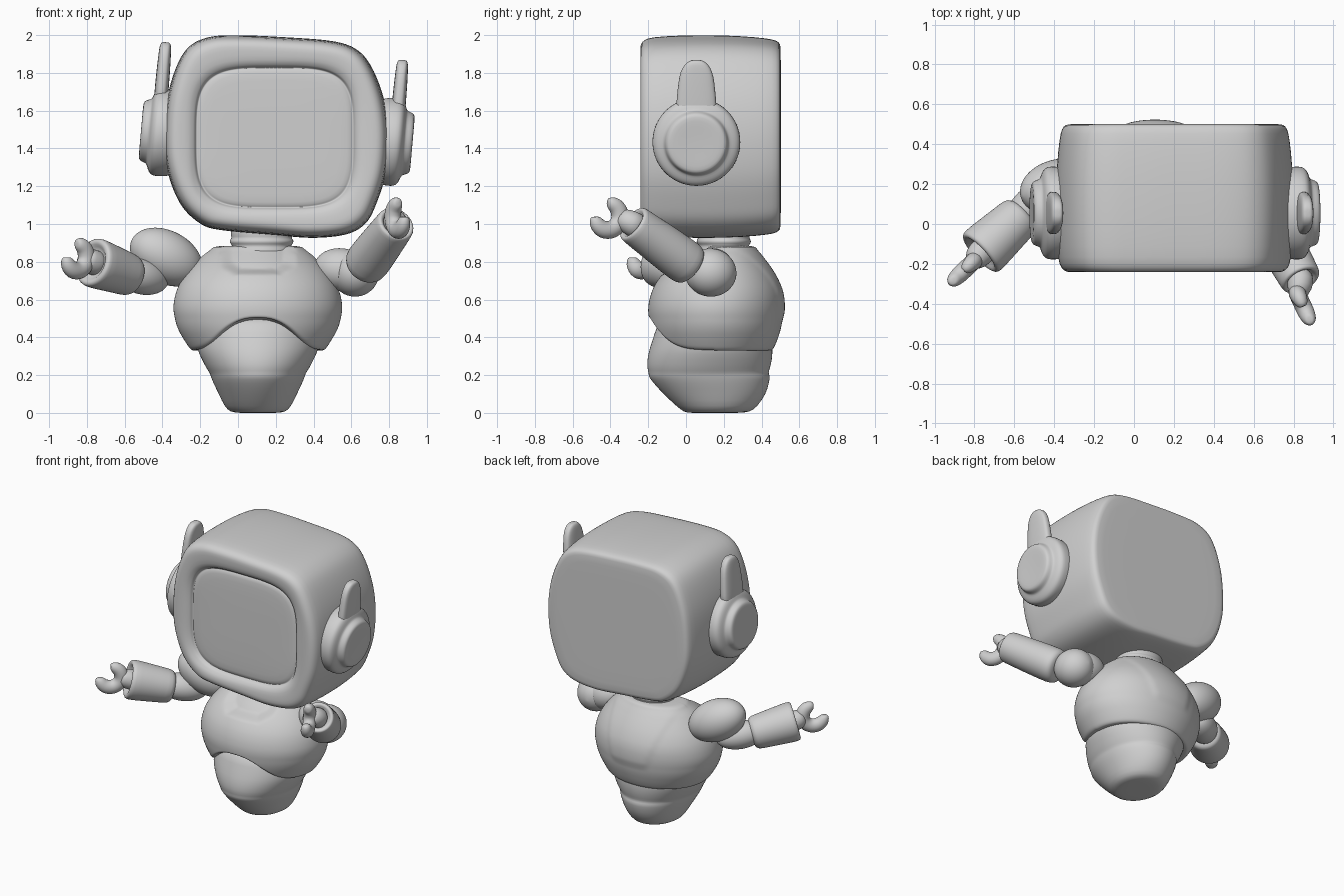
import bpy, bmesh, math
from mathutils import Vector, Matrix

if "Cube" in bpy.data.objects:
    bpy.data.objects.remove(bpy.data.objects["Cube"])

grey = bpy.data.materials.new("light grey")
grey.use_nodes = True
grey.diffuse_color = (0.63, 0.63, 0.63, 1)
grey.node_tree.nodes["Principled BSDF"].inputs["Base Color"].default_value = (0.63, 0.63, 0.63, 1)


def loft(name, rings):
    """Skin a stack of closed rings, cap both ends and smooth the result."""
    bm = bmesh.new()
    loops = [[bm.verts.new(p) for p in ring] for ring in rings]
    n = len(loops[0])
    for a, b in zip(loops, loops[1:]):
        for i in range(n):
            bm.faces.new((a[i], a[(i + 1) % n], b[(i + 1) % n], b[i]))
    for cap in (loops[0], loops[-1]):
        middle = bm.verts.new(sum((v.co for v in cap), Vector()) / n)
        for i in range(n):
            bm.faces.new((cap[i], cap[(i + 1) % n], middle))
    bmesh.ops.recalc_face_normals(bm, faces=bm.faces)
    mesh = bpy.data.meshes.new(name)
    bm.to_mesh(mesh)
    bm.free()
    mesh.materials.append(grey)
    mesh.shade_smooth()
    ob = bpy.data.objects.new(name, mesh)
    bpy.context.collection.objects.link(ob)
    mod = ob.modifiers.new("smooth", 'SUBSURF')
    mod.levels = mod.render_levels = 1


def turns(n):
    return [math.tau * i / n for i in range(n)]


def soft(value, power):
    """Signed power, used for squarish cross-sections."""
    return math.copysign(abs(value) ** power, value)


def ramp(value, width):
    return min(1, max(0, value / width))


def ellipse(centre, u, v, n=32):
    c, u, v = Vector(centre), Vector(u), Vector(v)
    return [c + u * math.cos(t) + v * math.sin(t) for t in turns(n)]


def tube(name, path, radii, n=24):
    """Round tube through a few points, one radius at each."""
    pts = [Vector(p) for p in path]
    d = (pts[-1] - pts[0]).normalized()
    u = d.cross(Vector((0.3, 0.2, 1))).normalized()
    loft(name, [ellipse(p, u * r, d.cross(u) * r, n) for p, r in zip(pts, radii)])


def ball(name, centre, axis, length, radius):
    """Egg with its long half-axis along a direction."""
    d = Vector(axis).normalized()
    angles = [math.pi * (k + 0.3) / 14.6 for k in range(15)]
    tube(name, [Vector(centre) - d * length * math.cos(a) for a in angles],
         [radius * math.sin(a) for a in angles])


def sample(table, z):
    """Linear look-up in rows that start with a height."""
    for a, b in zip(table, table[1:]):
        if z <= b[0]:
            f = max(0, (z - a[0]) / (b[0] - a[0]))
            return [p + (q - p) * f for p, q in zip(a, b)][1:]
    return table[-1][1:]


def smooth_sample(table, z):
    near = [sample(table, z + d) for d in (-.03, -.015, 0, .015, .03)]
    return [sum(column) / 5 for column in zip(*near)]


def smooth_closed(points, steps=4):
    out, n = [], len(points)
    for i in range(n):
        a, b, c, d = (Vector(points[(i + k) % n]) for k in (-1, 0, 1, 2))
        for s in range(steps):
            t = s / steps
            out.append(b + (c - a) * t / 2 + (a * 2 - b * 5 + c * 4 - d) * t * t / 2
                       + (b * 3 - a - c * 3 + d) * t ** 3 / 2)
    return out


# Head: rounded outline lofted from back to front
outline = [(-.16, 1.99), (.02, 2.0), (.25, 1.99), (.5, 1.97), (.63, 1.925), (.71, 1.83),
           (.775, 1.66), (.80, 1.47), (.785, 1.27), (.735, 1.11), (.68, 1.005), (.58, .945),
           (.4, .925), (.2, .94), (-.08, .965), (-.2, 1.0), (-.31, 1.11), (-.38, 1.3),
           (-.392, 1.5), (-.365, 1.72), (-.285, 1.915)]
mid = Vector((0.2, 1.46))
shape = smooth_closed(outline)
head = []
for y, s in [(.502, .4), (.502, .87), (.499, .915), (.48, .948), (.43, .967), (.3, .99),
             (.13, 1.0), (-.05, .995), (-.18, .98), (-.222, .955), (-.241, .91), (-.243, .86)]:
    head.append([(p.x, y, p.y) for p in (mid + (q - mid) * s for q in shape)])

# Screen: squarer outline sunk behind a rounded rim
for y, s in [(-.238, 1.08), (-.224, 1.035), (-.218, 1.01), (-.2, .995), (-.197, .98),
             (-.206, .96), (-.211, .88), (-.213, .4)]:
    ring = []
    for p in shape:
        d = (p - mid).normalized()
        r = s * (abs(d.x / .42) ** 3.8 + abs(d.y / .375) ** 3.8) ** (-1 / 3.8)
        ring.append((mid.x - .005 + d.x * r, y, mid.y - .003 + d.y * r))
    head.append(ring)
loft("head", head)

# Ears: stepped discs with an upright fin, following the tilt of the head
tilt = Matrix.Rotation(math.radians(5), 3, 'Y')
disc = [(-.1, .22), (-.03, .232), (.02, .235), (.045, .228), (.06, .205), (.068, .178),
        (.075, .17), (.1, .163), (.112, .152), (.115, .13), (.112, .05)]
fin = [(.1, .11, .037), (.2, .108, .037), (.28, .1, .036), (.35, .092, .034),
       (.395, .076, .032), (.425, .052, .029), (.437, .025, .02)]
for side, label, hub, raise_fin in ((1, "left", (.81, .055, 1.435), 0),
                                    (-1, "right", (-.4, .055, 1.485), .04)):
    def place(x, y, z):
        return Vector(hub) + tilt @ Vector((x * side, y, z))
    loft(label + "_ear_disc", [[place(x, r * math.cos(a), r * math.sin(a))
                                for a in turns(40)] for x, r in disc])
    loft(label + "_ear_fin", [[place(.024 + t * soft(math.cos(a), .6), w * soft(math.sin(a), .8),
                                     z + raise_fin) for a in turns(24)] for z, w, t in fin])

# Neck with ridges
neck = [(.72, .17), (.86, .17), (.875, .158), (.89, .158), (.9, .17), (.915, .17),
        (.925, .158), (.94, .165), (1.0, .165)]
loft("neck", [ellipse((.125, .2, z), (r, 0, 0), (0, r * .85, 0)) for z, r in neck])

# Chest shell: rows hold height, half width, front y and back y
chest = [(.30, .33, -.12, .44), (.36, .375, -.16, .475), (.45, .428, -.19, .505),
         (.55, .45, -.203, .518), (.63, .438, -.188, .513), (.7, .408, -.155, .488),
         (.77, .355, -.095, .448), (.82, .305, -.03, .41), (.86, .265, .03, .38),
         (.89, .2, .07, .35)]
rows = 40
rings = [[] for _ in range(rows + 1)]
lip = []
for a in turns(120):
    ca, sa = math.cos(a), math.sin(a)
    # hem arches up at the front
    arch = 0.175 * math.exp(-(abs(ca) * .42 / .245) ** 2.6) if sa < 0 else 0
    rim = .325 + arch
    for k in range(rows + 1):
        z = rim + (.885 - rim) * k / rows
        w, front, back = smooth_sample(chest, z)
        cy, h = (front + back) / 2, (back - front) / 2
        dx = abs(w * ca)
        if sa < 0:                          # neckline recess
            floor = .735 + .6 * max(0, dx - .12)
            push = 1 - .2 * ramp(.195 - dx, .02) * ramp(z - floor, .025)
        else:                               # raised back panel
            push = 1 + .02 * ramp(.12 + .3 * (z - .4) - dx, .04) * ramp(z - .48, .05)
        if k == 0:
            push = .975
            lip.append((.105 + w * ca * .88, cy + h * sa * .88, rim + .015))
        rings[k].append((.105 + w * ca * push, cy + h * sa * push, z))
loft("chest_shell", [lip] + rings)

# Lower body tapering to a small flat foot, with a waist groove
base = [(0, .10, .02, .28), (.004, .145, -.01, .34), (.03, .175, -.045, .375),
        (.1, .207, -.12, .425), (.16, .237, -.175, .44), (.195, .25, -.2, .447),
        (.21, .254, -.197, .435), (.235, .272, -.206, .445), (.28, .295, -.206, .456),
        (.34, .325, -.195, .46), (.42, .33, -.165, .45), (.52, .31, -.14, .42)]
loft("lower_body", [ellipse((.105, (f + b) / 2, z), (w, 0, 0), (0, (b - f) / 2, 0), 48)
                    for z, w, f, b in base])


# Arms: shoulder, elbow, forearm sleeve and open claw
def arm(label, shoulder, elbow, start, end, radii, grip, heading):
    ball(label + "_shoulder", *shoulder)
    ball(label + "_elbow", *elbow)
    s, t = Vector(start), Vector(end)
    d = (t - s).normalized()
    r0, r1 = radii
    steps = [(-.03, .5 * r0), (-.022, .85 * r0), (0, r0), (.06, r0 * 1.03)]
    path = [s + d * q for q, _ in steps] + [t - d * q for q in (.04, .012, 0, .002, .03)]
    tube(label + "_forearm", path,
         [r for _, r in steps] + [r1, r1 * .98, r1 * .9, r1 * .72, r1 * .6])
    h, g = Vector(heading).normalized(), Vector(grip)
    tube(label + "_wrist", [t - d * .06, t, g - h * .06], [.07, .07, .055], 16)
    # claw opens forward and up
    arc = [math.radians(45 + 46 + 268 * k / 12) for k in range(13)]
    claw = [g + (h * math.cos(a) + Vector((0, 0, math.sin(a)))) * .074 for a in arc]
    fat = [.026, .04, .045] + [.049] * 7 + [.045, .04, .026]
    across = h.cross(Vector((0, 0, 1)))
    loft(label + "_claw", [ellipse(p, (p - g).normalized() * r, across * r * .9, 16)
                           for p, r in zip(claw, fat)])


arm("right", ((-.38, .185, .825), (-.8, -.2, .42), .208, .142),
    ((-.505, .1, .72), (-.14, -.12, .03), .165, .095),
    (-.575, .035, .73), (-.775, -.15, .80), (.114, .135), (-.855, -.235, .825), (-.72, -.68, 0))
arm("left", ((.55, .14, .758), (.75, -.1, -.12), .15, .115),
    ((.62, .13, .743), (.1, -.85, .1), .138, .13),
    (.675, .015, .785), (.84, -.285, 1.005), (.118, .107), (.85, -.415, 1.04), (.42, -.9, 0))
